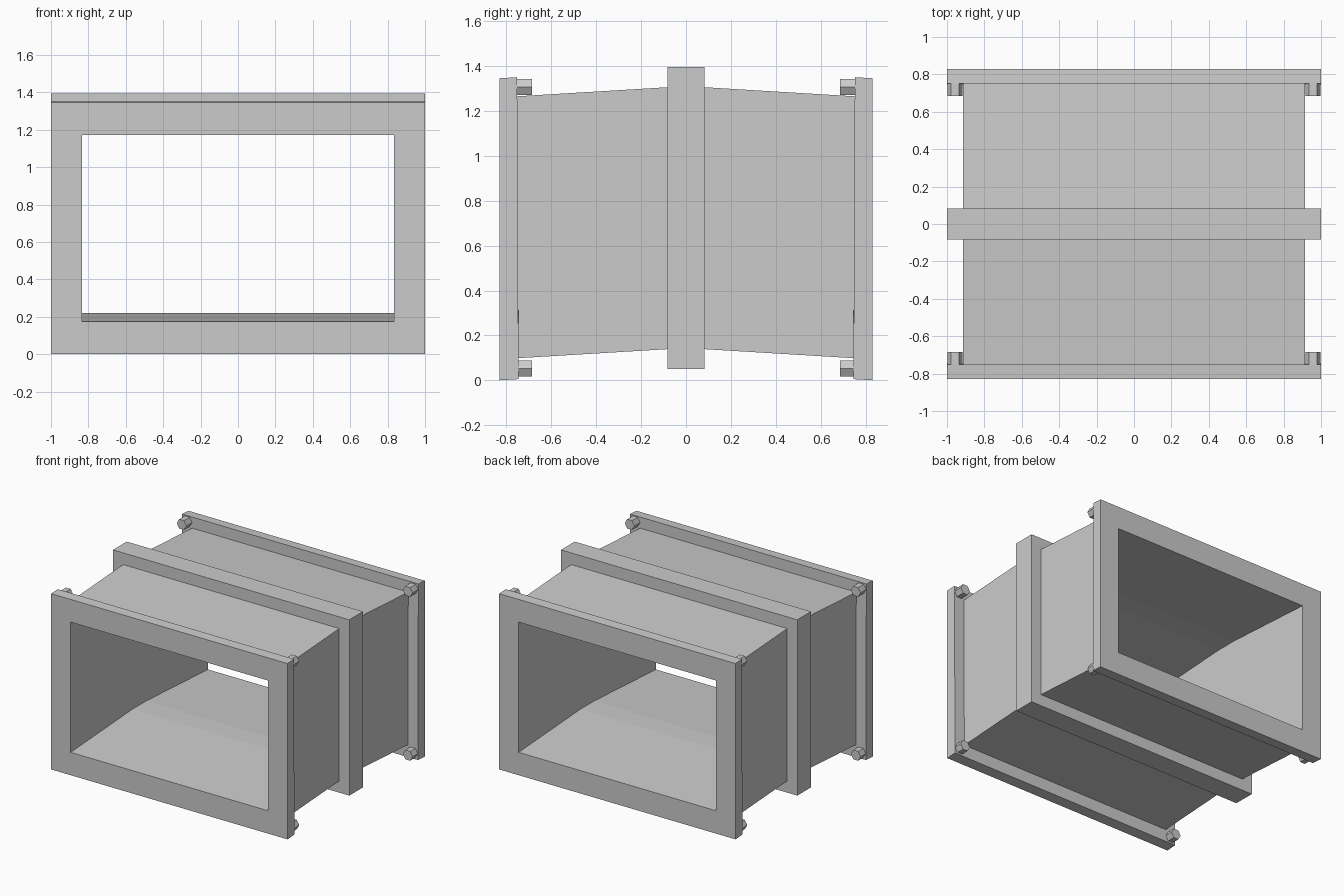
import bpy, bmesh, math
from mathutils import Matrix

if "Cube" in bpy.data.objects:
    bpy.data.objects.remove(bpy.data.objects["Cube"])

END, FACE_TOP, FACE_BOT, MID = 0.83, 0.752, 0.746, 0.083


def lift(y):
    """Gentle rise of the duct towards its middle."""
    return 0.05 * (1 - max(abs(y), MID) / END) + 0.0005


def finish(name, bm):
    bmesh.ops.recalc_face_normals(bm, faces=bm.faces)
    me = bpy.data.meshes.new(name)
    bm.to_mesh(me)
    bm.free()
    ob = bpy.data.objects.new(name, me)
    bpy.context.collection.objects.link(ob)
    return ob


def ring(half, bottom, top, yb, yt=None, rise=None):
    """Rectangular section; yb and yt are its depths at bottom and top."""
    yt = yb if yt is None else yt
    zb = bottom + (lift(yb) if rise is None else rise)
    zt = top + (lift(yt) if rise is None else rise)
    return [(-half, yb, zb), (half, yb, zb), (half, yt, zt), (-half, yt, zt)]


def tube(name, rings):
    """Join the rings in a closed cycle to make a hollow rectangular solid."""
    bm = bmesh.new()
    vs = [[bm.verts.new(p) for p in r] for r in rings]
    for i, a in enumerate(vs):
        b = vs[(i + 1) % len(vs)]
        for k in range(4):
            n = (k + 1) % 4
            bm.faces.new((a[k], a[n], b[n], b[k]))
    return finish(name, bm)


OUTER = (0.915, 0.0935, 1.26)
INNER = (0.835, 0.175, 1.171)
RIM = (1.0, 0.0, 1.345)

# Duct body, kinked at the middle
stations = [(-FACE_BOT, -FACE_TOP), (-MID, -MID), (MID, MID), (FACE_BOT, FACE_TOP)]
tube("duct_body",
     [ring(*OUTER, b, t) for b, t in stations] +
     [ring(*INNER, b, t) for b, t in reversed(stations)])

# Raised band around the middle
tube("middle_flange",
     [ring(*RIM, y, rise=0.05) for y in (-MID, MID)] +
     [ring(0.90, 0.11, 1.22, y, rise=0.05) for y in (MID, -MID)])

# End flanges and their corner nuts
for side, label in ((-1, "front"), (1, "back")):
    b, t, e = side * FACE_BOT, side * FACE_TOP, side * END
    tube(label + "_flange", [ring(*RIM, e), ring(*RIM, b, t),
                             ring(*INNER, b, t), ring(*INNER, e)])
    bm = bmesh.new()
    for x in (-0.957, 0.957):
        for z in (0.053, 1.307):
            m = Matrix.Translation((x, side * 0.7225, z)) @ Matrix.Rotation(math.pi / 2, 4, 'X')
            # turn the hexagon so that its corners point sideways
            m = m @ Matrix.Rotation(math.pi / 2, 4, 'Z')
            bmesh.ops.create_cone(bm, cap_ends=True, segments=6, radius1=0.041,
                                  radius2=0.041, depth=0.075, matrix=m)
    finish(label + "_nuts", bm)
